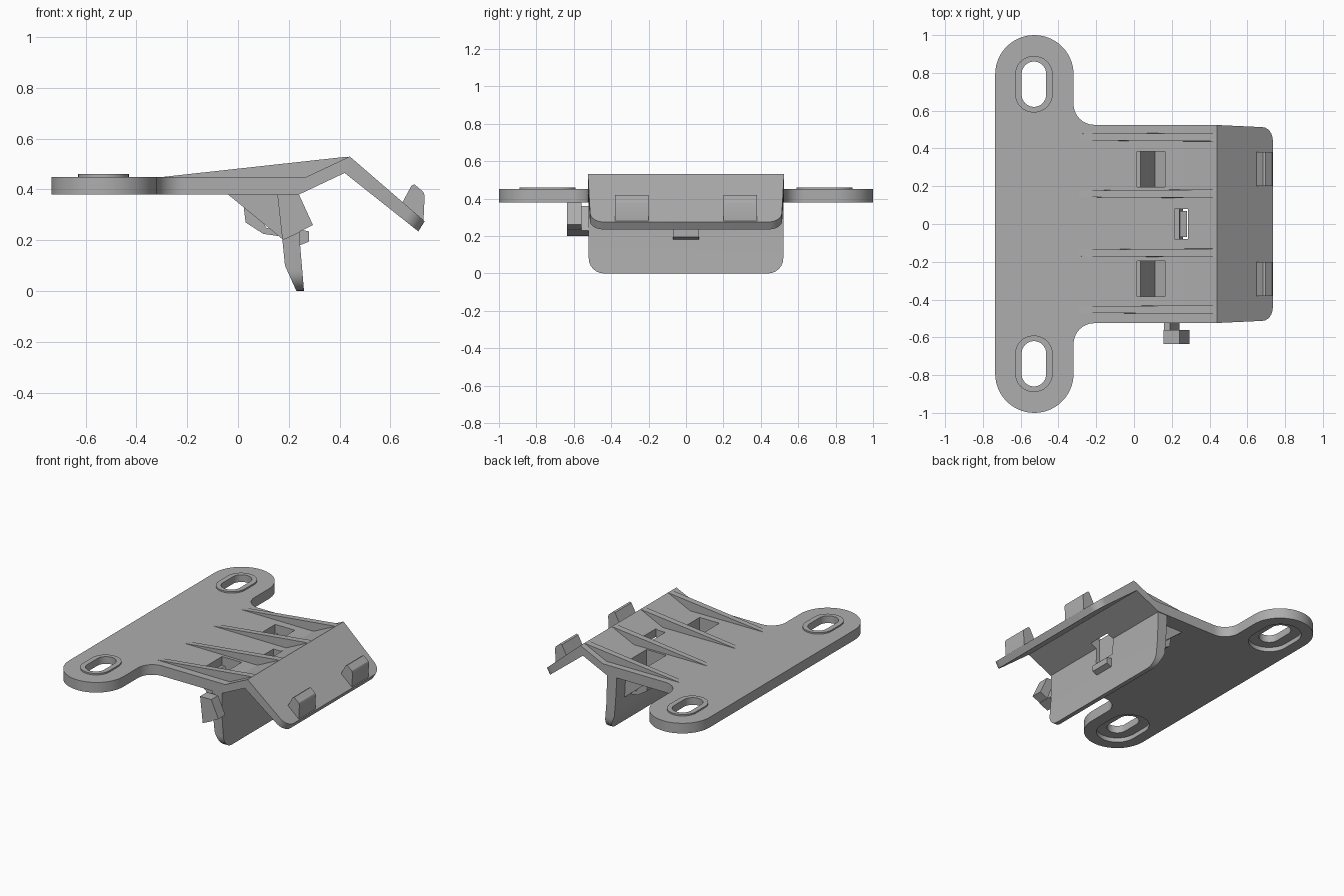
import bpy, bmesh
from math import cos, sin, pi, radians

cube = bpy.data.objects.get("Cube")
if cube:
    bpy.data.objects.remove(cube, do_unlink=True)

grey = bpy.data.materials.new("plain grey")
grey.use_nodes = True
GREY = (0.42, 0.42, 0.42, 1)
grey.diffuse_color = GREY
grey.node_tree.nodes["Principled BSDF"].inputs["Base Color"].default_value = GREY


def arc(cx, cy, r, start, end, steps=16):
    angles = [radians(start + (end - start) * i / steps) for i in range(steps + 1)]
    return [(cx + r * cos(a), cy + r * sin(a)) for a in angles]


def prism(name, pts, lo, hi, axis="Y", round_ends=None, radius=0.08):
    """Extrude an outline: XZ outlines run along Y, XY outlines along Z."""
    place = (lambda a, b, c: (a, c, b)) if axis == "Y" else (lambda a, b, c: (a, b, c))
    bm = bmesh.new()
    ends = [[bm.verts.new(place(a, b, c)) for a, b in pts] for c in (lo, hi)]
    bm.faces.new(ends[0])
    bm.faces.new(ends[1][::-1])
    n = len(pts)
    for i in range(n):
        j = (i + 1) % n
        bm.faces.new((ends[0][i], ends[1][i], ends[1][j], ends[0][j]))
    bmesh.ops.recalc_face_normals(bm, faces=bm.faces)
    if round_ends:
        i, j = round_ends
        edges = [bm.edges.get((e[i], e[j])) for e in ends]
        bmesh.ops.bevel(bm, geom=edges, offset=radius, segments=6,
                        profile=0.5, affect="EDGES")
    mesh = bpy.data.meshes.new(name)
    bm.to_mesh(mesh)
    bm.free()
    mesh.materials.append(grey)
    ob = bpy.data.objects.new(name, mesh)
    bpy.context.collection.objects.link(ob)
    return ob


def box_xy(x0, x1, y0, y1):
    return [(x0, y0), (x1, y0), (x1, y1), (x0, y1)]


def stadium(cx, cy, r, half):
    return arc(cx, cy + half, r, 0, 180) + arc(cx, cy - half, r, 180, 360)


def cut(targets, outline, lo, hi):
    cutter = prism("cutter", outline, lo, hi, "Z")
    cutter.hide_render = True
    for ob in targets:
        mod = ob.modifiers.new("cut", "BOOLEAN")
        mod.operation = "DIFFERENCE"
        mod.solver = "EXACT"
        mod.object = cutter
        bpy.context.view_layer.objects.active = ob
        bpy.ops.object.modifier_apply(modifier=mod.name)
    bpy.data.objects.remove(cutter, do_unlink=True)


# Base plate with rounded mounting ears
half = [(0.24, 0.525)] + arc(-0.21, 0.635, 0.11, 270, 180, 10) \
    + arc(-0.5275, 0.7925, 0.2075, 0, 180, 28)
plate = prism("base_plate", half + [(x, -y) for x, y in reversed(half)], 0.38, 0.45, "Z")

# Ridge and sloping front lip, narrowing slightly towards its edge
lip = prism("front_lip", [(0.24, 0.38), (0.42, 0.465), (0.71, 0.235), (0.735, 0.275),
                          (0.44, 0.53), (0.27, 0.45), (0.24, 0.45)],
            -0.525, 0.525, round_ends=(2, 3), radius=0.07)
for v in lip.data.vertices:
    v.co.y *= 1 - 0.09 * max(0, v.co.x - 0.42)

# Hanging fin with rounded bottom corners
fin = prism("hanging_fin", [(0.165, 0.38), (0.175, 0.2), (0.185, 0.1), (0.23, 0),
                            (0.26, 0), (0.243, 0.2), (0.24, 0.38)],
            -0.52, 0.52, round_ends=(3, 4))

# Slots with raised rims above and recesses below
for side in (-1, 1):
    y = side * 0.74
    rim = prism("slot_rim", stadium(-0.53, y, 0.1, 0.05), 0.45, 0.46, "Z")
    cut([plate], stadium(-0.53, y, 0.13, 0.055), 0.3, 0.41)
    cut([plate, rim], stadium(-0.53, y, 0.065, 0.055), 0.3, 0.6)

# Windows in the plate and the centre slot
for side in (-1, 1):
    cut([plate], box_xy(0.015, 0.165, side * 0.29 - 0.095, side * 0.29 + 0.095), 0.3, 0.6)
cut([plate, lip, fin], box_xy(0.215, 0.285, -0.08, 0.08), 0.27, 0.6)

# Tapered ribs on top
for y in (-0.453, -0.153, 0.16, 0.46):
    rib = prism("top_rib", [(-0.3, 0.449), (0.27, 0.449), (0.44, 0.528), (0.42, 0.528)],
                y - 0.022, y + 0.022)
    for v in rib.data.vertices:
        if v.co.x < 0:
            v.co.y = y + (v.co.y - y) * 0.8

for side in (-1, 1):
    y = side * 0.29
    # Clips on the lip edge
    prism("lip_clip", [(0.645, 0.345), (0.675, 0.4), (0.683, 0.415), (0.695, 0.42),
                       (0.73, 0.39), (0.735, 0.375), (0.73, 0.27), (0.71, 0.27)],
          y - 0.09, y + 0.09)
    # Curved scoops below the windows
    prism("window_scoop", [(0.015, 0.39), (0.03, 0.27), (0.1, 0.225), (0.17, 0.215),
                           (0.17, 0.235), (0.11, 0.25), (0.09, 0.3), (0.035, 0.39)],
          y - 0.095, y + 0.095)
    # Triangular gussets either side of each window
    for offset in (-0.113, 0.113):
        prism("gusset", [(-0.04, 0.381), (0.18, 0.2), (0.18, 0.381)],
              y + offset - 0.018, y + offset + 0.018)

# Catch on the fin face
prism("centre_catch", [(0.23, 0.245), (0.28, 0.235), (0.28, 0.195), (0.23, 0.175)],
      -0.07, 0.07)

# Side hook: an arm from the fin and an angled tab
prism("hook_arm", [(0.155, 0.38), (0.235, 0.38), (0.24, 0.23), (0.175, 0.2)], -0.635, -0.56)
prism("hook_bridge", [(0.16, 0.36), (0.19, 0.36), (0.24, 0.23), (0.175, 0.2)], -0.565, -0.515)
prism("hook_tab", [(0.23, 0.38), (0.24, 0.38), (0.295, 0.26), (0.175, 0.2)], -0.635, -0.56)

# Smooth the rounded outlines, keeping the corners crisp
for ob in bpy.context.scene.objects:
    ob.select_set(ob.type == "MESH")
bpy.context.view_layer.objects.active = plate
bpy.ops.object.shade_smooth_by_angle(angle=radians(25))
